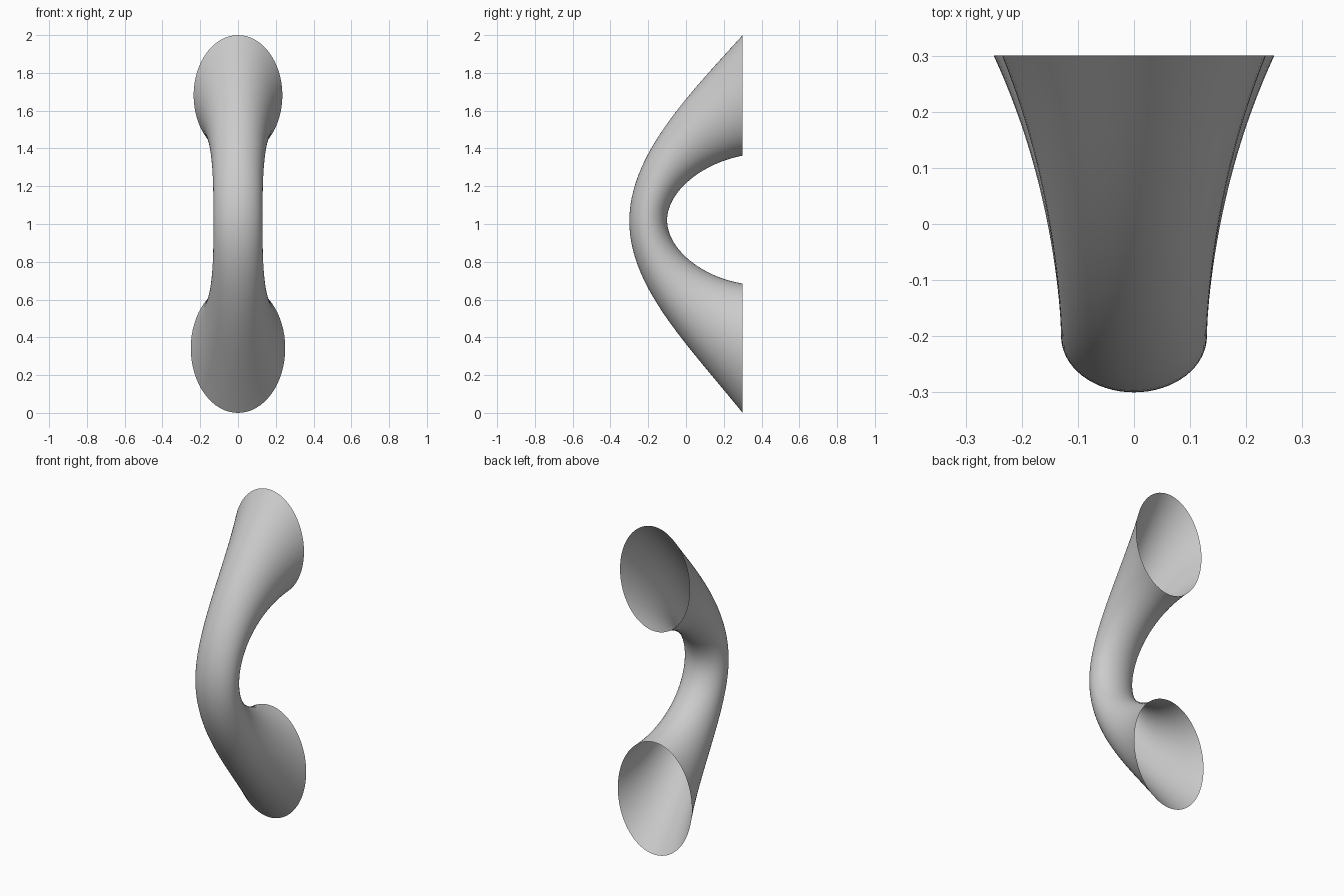
import bpy, bmesh
from math import sin, cos, pi

if "Cube" in bpy.data.objects:
    bpy.data.objects.remove(bpy.data.objects["Cube"])

SIDES, STEPS = 64, 32

# Bezier controls from open end to mid-grip: outer (y, z), inner (y, z), half width
UPPER = [((0.30, 2.00), (0.30, 1.362), 0.235),
         ((0.00, 1.67), (0.08, 1.32), 0.13),
         ((-0.30, 1.36), (-0.10, 1.17), 0.13),
         ((-0.30, 1.015), (-0.10, 1.02), 0.13)]
LOWER = [((0.30, 0.00), (0.30, 0.685), 0.25),
         ((0.00, 0.37), (0.08, 0.72), 0.13),
         ((-0.30, 0.67), (-0.10, 0.87), 0.13),
         UPPER[3]]


def section(ctrl, t):
    """Outer y, outer z, inner y, inner z and half width at t."""
    s = 1 - t
    w = (s**3, 3*s*s*t, 3*s*t*t, t**3)
    rows = [(*o, *i, h) for o, i, h in ctrl]
    return [sum(a * r[k] for a, r in zip(w, rows)) for k in range(5)]


# Elliptical sections lofted between the outer and inner profile
sections = [section(UPPER, i / STEPS) for i in range(STEPS + 1)]
sections += [section(LOWER, i / STEPS) for i in range(STEPS - 1, -1, -1)]

bm = bmesh.new()
rings = []
for oy, oz, iy, iz, h in sections:
    ring = []
    for k in range(SIDES):
        a = 2 * pi * k / SIDES
        c = cos(a) / 2
        ring.append(bm.verts.new((h * sin(a),
                                  (oy + iy) / 2 + c * (oy - iy),
                                  (oz + iz) / 2 + c * (oz - iz))))
    rings.append(ring)

# Skin, with both ends left open
for r, q in zip(rings, rings[1:]):
    for k in range(SIDES):
        n = (k + 1) % SIDES
        f = bm.faces.new((r[k], r[n], q[n], q[k]))
        f.smooth = True

# Outward normals
bm.normal_update()
front = min(bm.faces, key=lambda f: f.calc_center_median().y)
if front.normal.y > 0:
    bmesh.ops.reverse_faces(bm, faces=bm.faces[:])

mesh = bpy.data.meshes.new("handle")
bm.to_mesh(mesh)
bm.free()
handle = bpy.data.objects.new("handle", mesh)
bpy.context.collection.objects.link(handle)
